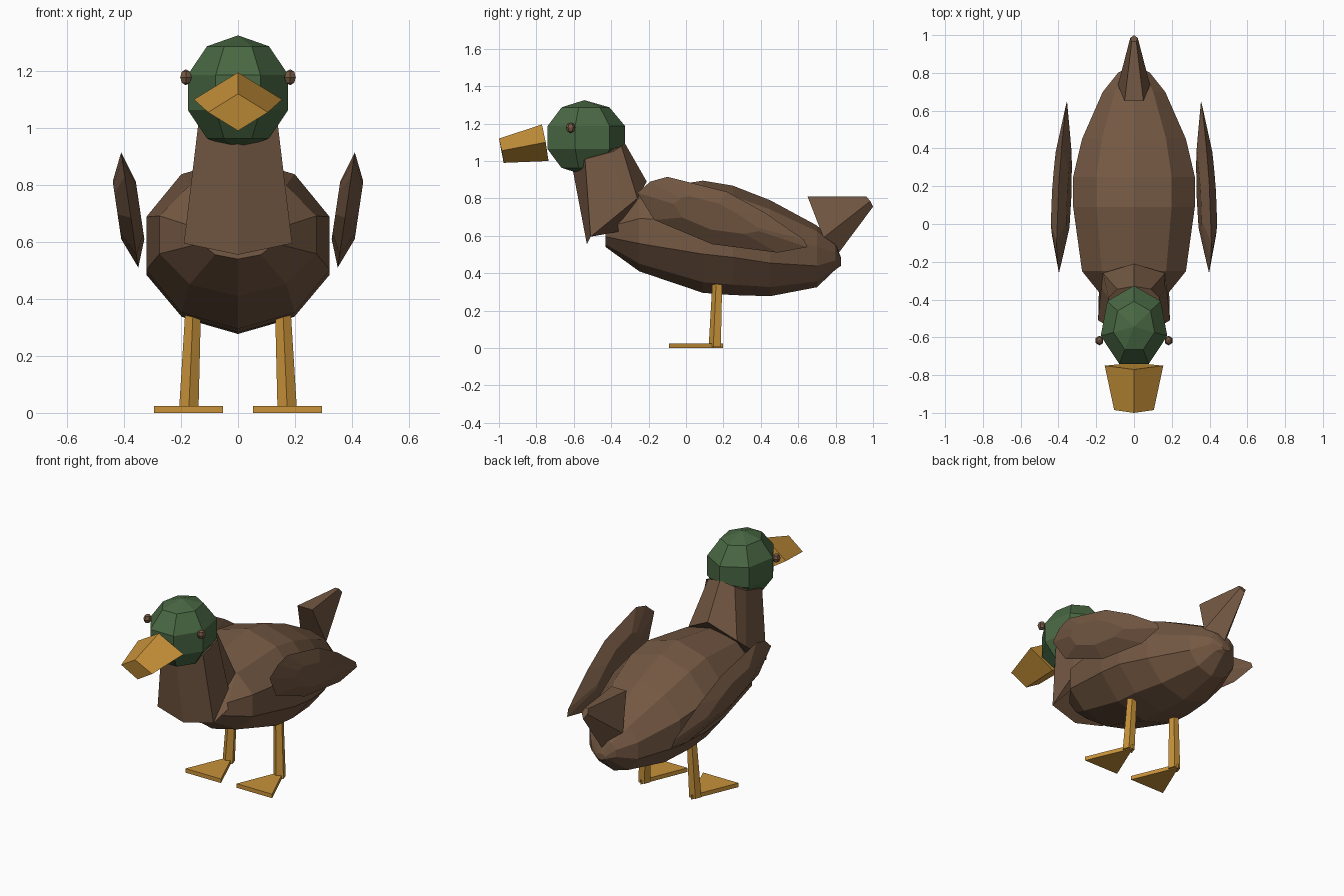
import bpy, bmesh, math
from mathutils import Vector, Matrix

if "Cube" in bpy.data.objects:
    bpy.data.objects.remove(bpy.data.objects["Cube"])


def material(name, rgb):
    m = bpy.data.materials.new(name)
    m.diffuse_color = (*rgb, 1)
    m.use_nodes = True
    m.node_tree.nodes["Principled BSDF"].inputs["Base Color"].default_value = m.diffuse_color
    return m


BROWN = material("brown_feathers", (0.175, 0.098, 0.056))
GREEN = material("green_head", (0.066, 0.137, 0.056))
ORANGE = material("orange_bill", (0.58, 0.29, 0.042))


def finish(name, bm, mat):
    bmesh.ops.recalc_face_normals(bm, faces=bm.faces)
    me = bpy.data.meshes.new(name)
    bm.to_mesh(me)
    bm.free()
    me.materials.append(mat)
    ob = bpy.data.objects.new(name, me)
    bpy.context.collection.objects.link(ob)
    return ob


def loft(name, rings, mat):
    """Bridge closed rings of equal size and cap both ends."""
    bm = bmesh.new()
    vs = [[bm.verts.new(p) for p in r] for r in rings]
    n = len(rings[0])
    for a, b in zip(vs, vs[1:]):
        for i in range(n):
            j = (i + 1) % n
            bm.faces.new((a[i], a[j], b[j], b[i]))
    bm.faces.new(vs[0])
    bm.faces.new(vs[-1])
    return finish(name, bm, mat)


def sphere(name, seg, rings, size, loc, mat):
    bm = bmesh.new()
    bmesh.ops.create_uvsphere(bm, u_segments=seg, v_segments=rings, radius=1)
    # one vertex column points to the back
    first = max((v for v in bm.verts), key=lambda v: v.co.x)
    turn = math.pi / 2 - math.atan2(first.co.y, first.co.x)
    bm.transform(Matrix.Translation(loc) @ Matrix.Diagonal((*size, 1))
                 @ Matrix.Rotation(turn, 4, 'Z'))
    return finish(name, bm, mat)


def mirror_ring(half):
    """Close a half section (centre, right side..., centre) across x = 0."""
    return half + [(-x, y, z) for x, y, z in reversed(half) if x > 0]


# body: oval rings along y (y, bottom, top, half width)
SECTIONS = [(-0.43, 0.54, 0.70, 0.13), (-0.25, 0.41, 0.84, 0.275),
            (0.09, 0.295, 0.895, 0.322), (0.25, 0.283, 0.868, 0.322),
            (0.45, 0.277, 0.79, 0.275), (0.70, 0.325, 0.655, 0.165),
            (0.80, 0.42, 0.56, 0.085), (0.83, 0.44, 0.48, 0.03)]
N = 10
body = []
for y, lo, hi, w in SECTIONS:
    ring = []
    for i in range(N):
        a = 2 * math.pi * i / N
        ring.append((w * math.sin(a) / math.sin(math.radians(72)), y,
                     (lo + hi) / 2 + (hi - lo) / 2 * math.cos(a)))
    body.append(ring)
loft("body", body, BROWN)

# neck
loft("neck", [
    mirror_ring([(0, -0.53, 0.555), (0.19, -0.51, 0.595), (0.185, -0.32, 0.63),
                 (0.165, -0.26, 0.80), (0, -0.21, 0.89)]),
    mirror_ring([(0, -0.605, 0.95), (0.14, -0.54, 1.01), (0.135, -0.39, 1.05),
                 (0.09, -0.345, 1.08), (0, -0.33, 1.10)])], BROWN)

# head
sphere("head", 7, 5, (0.19, 0.229, 0.2), (0, -0.544, 1.125), GREEN)

# beak
loft("beak", [
    mirror_ring([(0, -0.77, 1.195), (0.155, -0.75, 1.10), (0, -0.735, 1.0)]),
    mirror_ring([(0, -1.0, 1.12), (0.105, -0.985, 1.055), (0, -0.975, 0.99)])],
    ORANGE)

# tail: prism tapering to a small blunt tip
tail = [[(0.05, 0.65, 0.81), (0.085, 0.735, 0.59), (0, 0.81, 0.50),
         (-0.085, 0.735, 0.59), (-0.05, 0.65, 0.81)],
        [(0.012, 0.965, 0.81), (0.02, 0.985, 0.785), (0, 1.0, 0.755),
         (-0.02, 0.985, 0.785), (-0.012, 0.965, 0.81)]]
loft("tail", tail, BROWN)

# wing outline (y, z), leaning outwards with height
WING = [(-0.26, 0.83), (-0.19, 0.89), (-0.1, 0.915), (0.22, 0.835),
        (0.42, 0.725), (0.63, 0.58), (0.65, 0.54), (0.49, 0.51),
        (0.14, 0.555), (-0.17, 0.685)]
CY, CZ = 0.13, 0.71


def wing_ring(side, scale, bulge):
    ring = []
    for y, z in WING:
        y, z = CY + (y - CY) * scale, CZ + (z - CZ) * scale
        ring.append((side * (0.35 + 0.148 * (z - 0.51) + bulge), y, z))
    return ring


for label, s in (("right", 1), ("left", -1)):
    loft("wing_" + label, [wing_ring(s, 0.5, -0.036), wing_ring(s, 1, 0),
                           wing_ring(s, 0.5, 0.045)], BROWN)

    # eye
    sphere("eye_" + label, 6, 4, (0.023, 0.026, 0.028),
           (s * 0.183, -0.617, 1.178), BROWN)

    # leg: five sided post leaning slightly outwards
    leg = []
    for x, y, z, r in ((0.173, 0.157, 0.005, 0.036), (0.158, 0.17, 0.35, 0.029)):
        leg.append([(s * (x + r * math.sin(k * math.tau / 5)),
                     y - r * math.cos(k * math.tau / 5), z) for k in range(5)])
    loft("leg_" + label, leg, ORANGE)

    # webbed foot
    tri = ((0.053, -0.09), (0.295, -0.09), (0.173, 0.197))
    loft("foot_" + label, [[(s * x, y, z) for x, y in tri] for z in (0, 0.025)],
         ORANGE)
